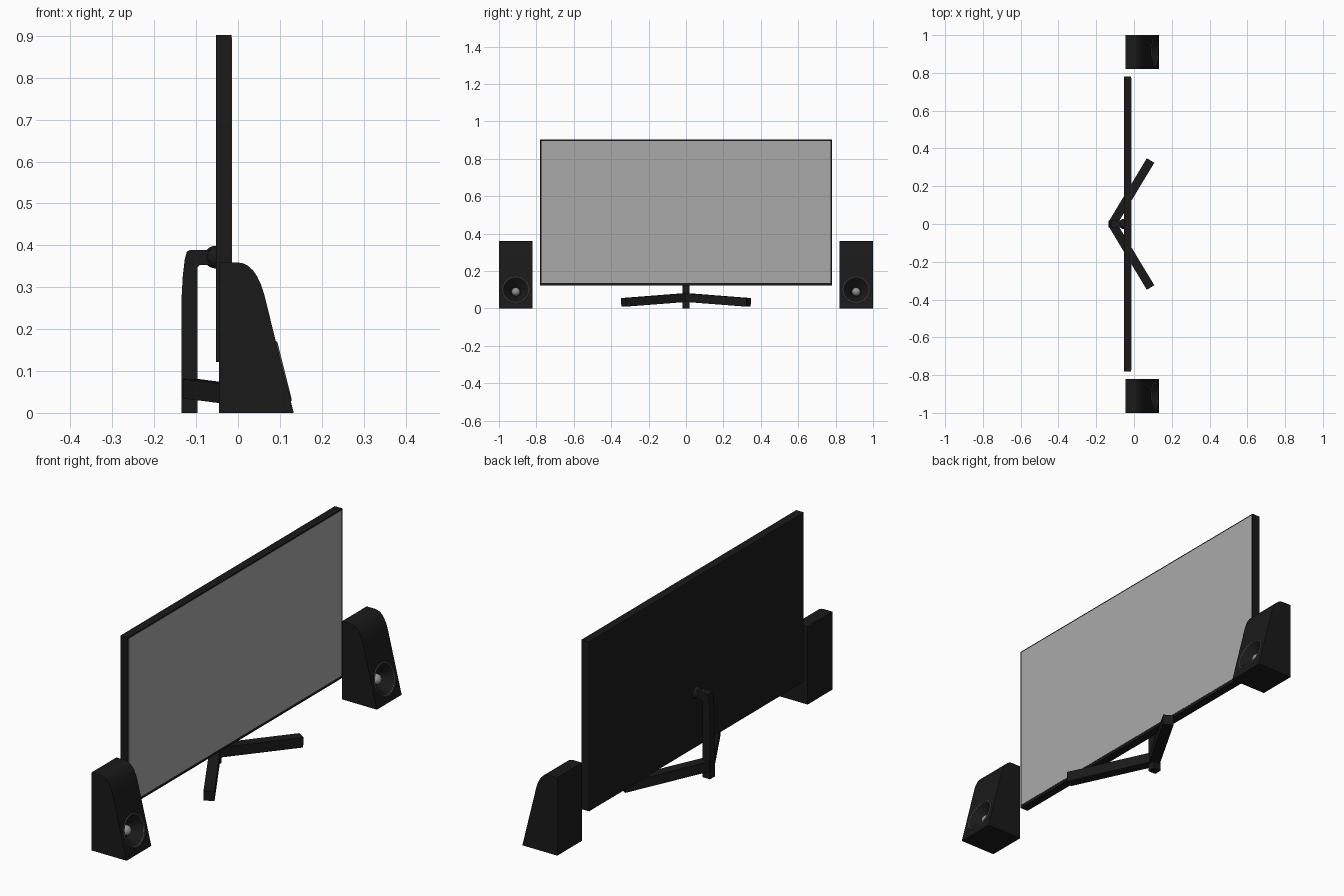
import bpy, bmesh
from mathutils import Vector

if "Cube" in bpy.data.objects:
    bpy.data.objects.remove(bpy.data.objects["Cube"])


def material(name, c):
    m = bpy.data.materials.new(name)
    m.diffuse_color = (c, c, c, 1)
    m.use_nodes = True
    m.node_tree.nodes["Principled BSDF"].inputs["Base Color"].default_value = m.diffuse_color
    return m


black = material("black_plastic", 0.01)
screen_grey = material("screen_grey", 0.4)
trim_grey = material("trim_grey", 0.12)
dome_grey = material("dome_grey", 0.3)


def finish(name, mat, smooth=False):
    o = bpy.context.object
    o.name = name
    o.data.materials.append(mat)
    if smooth:
        bpy.ops.object.shade_smooth_by_angle()
    return o


def box(name, lo, hi, mat):
    lo, hi = Vector(lo), Vector(hi)
    bpy.ops.mesh.primitive_cube_add(size=1, location=(lo + hi) / 2)
    bpy.context.object.scale = hi - lo
    return finish(name, mat)


def extrude_profile(name, pts, y, width, mat):
    """Side profile (x, z) extruded along y, centred on y."""
    bm = bmesh.new()
    face = bm.faces.new([bm.verts.new((x, y - width / 2, z)) for x, z in pts])
    ext = bmesh.ops.extrude_face_region(bm, geom=[face])
    verts = [v for v in ext["geom"] if isinstance(v, bmesh.types.BMVert)]
    bmesh.ops.translate(bm, verts=verts, vec=(0, width, 0))
    bmesh.ops.recalc_face_normals(bm, faces=bm.faces)
    me = bpy.data.meshes.new(name)
    bm.to_mesh(me)
    bm.free()
    o = bpy.data.objects.new(name, me)
    bpy.context.collection.objects.link(o)
    bpy.ops.object.select_all(action='DESELECT')
    bpy.context.view_layer.objects.active = o
    o.select_set(True)
    return finish(name, mat, True)


# Television panel and screen
box("tv_case", (-0.053, -0.78, 0.122), (-0.015, 0.78, 0.902), black)
box("tv_screen", (-0.03, -0.773, 0.135), (-0.014, 0.773, 0.896), screen_grey)

# Stand post with its bent arm, and the mounting knob
extrude_profile("stand_post", [
    (-0.135, 0), (-0.097, 0), (-0.097, 0.347), (-0.092, 0.353), (-0.06, 0.353),
    (-0.06, 0.389), (-0.115, 0.389), (-0.122, 0.385), (-0.127, 0.368),
    (-0.132, 0.325), (-0.135, 0.27)], 0, 0.036, black)
bpy.ops.mesh.primitive_uv_sphere_add(segments=32, ring_count=16, radius=0.027,
                                     location=(-0.054, 0, 0.372))
finish("mount_knob", black, True)

# Two splayed legs
for side, s in (("left", -1), ("right", 1)):
    a, b = Vector((-0.115, 0, 0.058)), Vector((0.087, s * 0.335, 0.032))
    bpy.ops.mesh.primitive_cube_add(size=1, location=(a + b) / 2)
    leg = finish("stand_leg_" + side, black)
    leg.scale = (0.046, (b - a).length, 0.046)
    leg.rotation_euler = (b - a).to_track_quat('Y', 'Z').to_euler()

# Speakers: wedge cabinet, recessed cone, trim ring, dome
cabinet = [(-0.045, 0), (0.133, 0), (0.062, 0.285), (0.055, 0.306),
           (0.046, 0.325), (0.036, 0.340), (0.024, 0.351), (0.012, 0.357),
           (0, 0.359), (-0.045, 0.359)]
normal = Vector((0.285, 0, 0.071)).normalized()
tilt = normal.to_track_quat('Z', 'Y').to_euler()
for side, s in (("left", -1), ("right", 1)):
    y = s * 0.91
    centre = Vector((0.108, y, 0.099))
    body = extrude_profile("speaker_cabinet_" + side, cabinet, y, 0.18, black)

    bpy.ops.mesh.primitive_cone_add(vertices=48, radius1=0.028, radius2=0.068,
                                    depth=0.047, rotation=tilt,
                                    location=centre - normal * 0.0225)
    cutter = finish("cone_cutter_" + side, black)
    cutter.hide_render = True
    mod = body.modifiers.new("cone_recess", 'BOOLEAN')
    mod.operation, mod.object, mod.solver = 'DIFFERENCE', cutter, 'EXACT'
    bpy.context.view_layer.objects.active = body
    bpy.ops.object.modifier_apply(modifier=mod.name)
    bpy.data.objects.remove(cutter)

    bpy.ops.mesh.primitive_torus_add(major_radius=0.070, minor_radius=0.0035,
                                     major_segments=48, minor_segments=8,
                                     location=centre, rotation=tilt)
    finish("speaker_ring_" + side, trim_grey, True)
    bpy.ops.mesh.primitive_uv_sphere_add(segments=24, ring_count=12, radius=0.023,
                                         location=centre - normal * 0.042,
                                         rotation=tilt)
    finish("speaker_dome_" + side, dome_grey, True)
